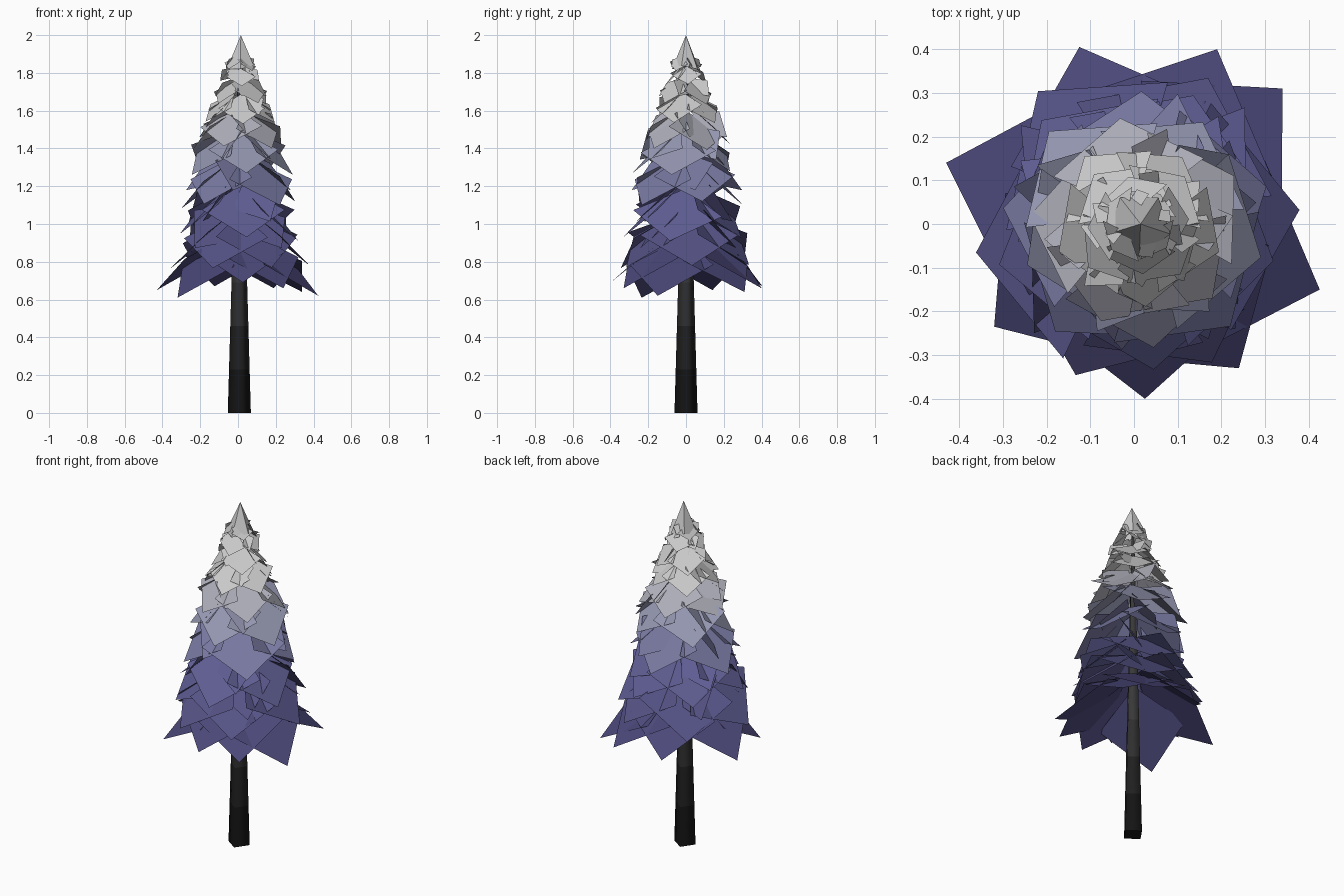
import bpy, random
from math import sin, cos, radians, atan2, hypot
from mathutils import Vector

if "Cube" in bpy.data.objects:
    bpy.data.objects.remove(bpy.data.objects["Cube"])

random.seed(11)
CX, CY = 0.01, 0.0


def material(name, col):
    m = bpy.data.materials.new(name)
    m.diffuse_color = (*col, 1)
    m.use_nodes = True
    m.node_tree.nodes["Principled BSDF"].inputs["Base Color"].default_value = m.diffuse_color
    return m


def make(name, verts, faces, mats, idx=None):
    me = bpy.data.meshes.new(name)
    me.from_pydata([tuple(v) for v in verts], [], faces)
    for m in mats:
        me.materials.append(m)
    if idx:
        for p, i in zip(me.polygons, idx):
            p.material_index = i
    ob = bpy.data.objects.new(name, me)
    bpy.context.collection.objects.link(ob)
    return ob


def leaf_colour(z):
    # dark violet at the bottom, pale grey at the top
    stops = [(0.8, (0.07, 0.065, 0.19)), (1.1, (0.12, 0.115, 0.3)),
             (1.35, (0.26, 0.27, 0.42)), (1.6, (0.54, 0.54, 0.54)), (2.1, (0.55, 0.55, 0.55))]
    if z <= stops[0][0]:
        return stops[0][1]
    for (a, ca), (b, cb) in zip(stops, stops[1:]):
        if z <= b:
            t = (z - a) / (b - a)
            return [p + (q - p) * t for p, q in zip(ca, cb)]


def card(verts, faces, ang, r, z, rise, half, roll=0, start=0.03):
    # four-cornered needle card: root, two side corners, drooping tip
    out = Vector((cos(ang), sin(ang), 0))
    side = Vector((-sin(ang), cos(ang), 0))
    base = Vector((CX, CY, 0))
    root = base + out * start + Vector((0, 0, z + rise))
    tip = base + out * r + Vector((0, 0, z))
    normal = (tip - root).normalized().cross(side)
    across = side * cos(roll) + normal * sin(roll)
    mid = root.lerp(tip, 0.47)
    n = len(verts)
    verts += [root, mid + across * half, tip, mid - across * half]
    faces.append((n, n + 1, n + 2, n + 3))


# trunk: four-sided taper, darker towards the ground
N, L = 4, 8
tv, tf, ti = [], [], []
for l in range(L + 1):
    z = 1.9 * l / L if l > 3 else 0.23 * l
    r = 0.062 - 0.029 * z
    for k in range(N):
        a = radians(10 + 90 * k)
        tv.append((0.007 + r * cos(a), r * sin(a), z))
for l in range(L):
    for k in range(N):
        j = (k + 1) % N
        tf.append((l * N + k, l * N + j, l * N + N + j, l * N + N + k))
        ti.append(min(l, 3))
tf += [tuple(reversed(range(N))), tuple(range(L * N, L * N + N))]
ti += [0, 3]
trunk = make("trunk", tv, tf, [material("bark_%d" % i, (c, c, c)) for i, c in
                               enumerate((0.007, 0.014, 0.028, 0.04))], ti)
for p in trunk.data.polygons:
    p.use_smooth = p.index < L * N

# lowest skirt of branches, tips as (x, y, z)
skirt = [(-0.43, 0.14, 0.65), (-0.125, 0.405, 0.67), (0.19, 0.40, 0.66), (0.34, 0.31, 0.64),
         (0.425, -0.15, 0.62), (0.24, -0.33, 0.66), (0.025, -0.40, 0.69), (-0.32, -0.235, 0.61)]
v, f = [], []
for x, y, z in skirt:
    x, y = x - CX, y - CY
    card(v, f, atan2(y, x), hypot(x, y), z, 0.31, 0.235)
make("branch_skirt", v, f, [material("needles_0", leaf_colour(0.8))])

# upper tiers: tip height, tip radius, card count, first angle
tiers = [(0.78, 0.37, 6, 5), (0.93, 0.335, 5, -84), (1.10, 0.315, 5, -48),
         (1.27, 0.285, 5, -83), (1.40, 0.24, 5, -45), (1.53, 0.19, 5, -85),
         (1.64, 0.15, 4, -50), (1.73, 0.115, 4, -85), (1.81, 0.085, 4, -40)]
for i, (z, r, n, a0) in enumerate(tiers, 1):
    v, f = [], []
    for k in range(n):
        a = radians(a0 + 360 * k / n + (random.uniform(-8, 8) if k else 0))
        s = random.uniform(0.95, 1.05) if k else 1
        card(v, f, a, r * s, z + random.uniform(-0.02, 0.02) * (k > 0), r * 0.82,
             r * random.uniform(0.65, 0.75), radians(random.uniform(-10, 10)) * (k > 0))
    # twisted cards between the broad ones
    for k in range(4):
        a = radians(a0 + 45 + 90 * k + random.uniform(-20, 20))
        card(v, f, a, r * random.uniform(0.85, 1.0), z + 0.25 * r, r * 0.62, r * 0.4,
             radians(random.choice((-1, 1)) * random.uniform(20, 50)))
    make("branch_tier_%d" % i, v, f, [material("needles_%d" % i, leaf_colour(z + 0.4 * r))])

# pointed crown
cv = [(0.015, 0, 2.0)]
for k in range(5):
    a = radians(-90 + 72 * k)
    cv.append((0.012 + 0.075 * cos(a), 0.075 * sin(a), 1.82 + 0.02 * (k % 2)))
make("crown_tip", cv, [(0, k + 1, (k + 1) % 5 + 1) for k in range(5)],
     [material("crown", leaf_colour(1.9))])
